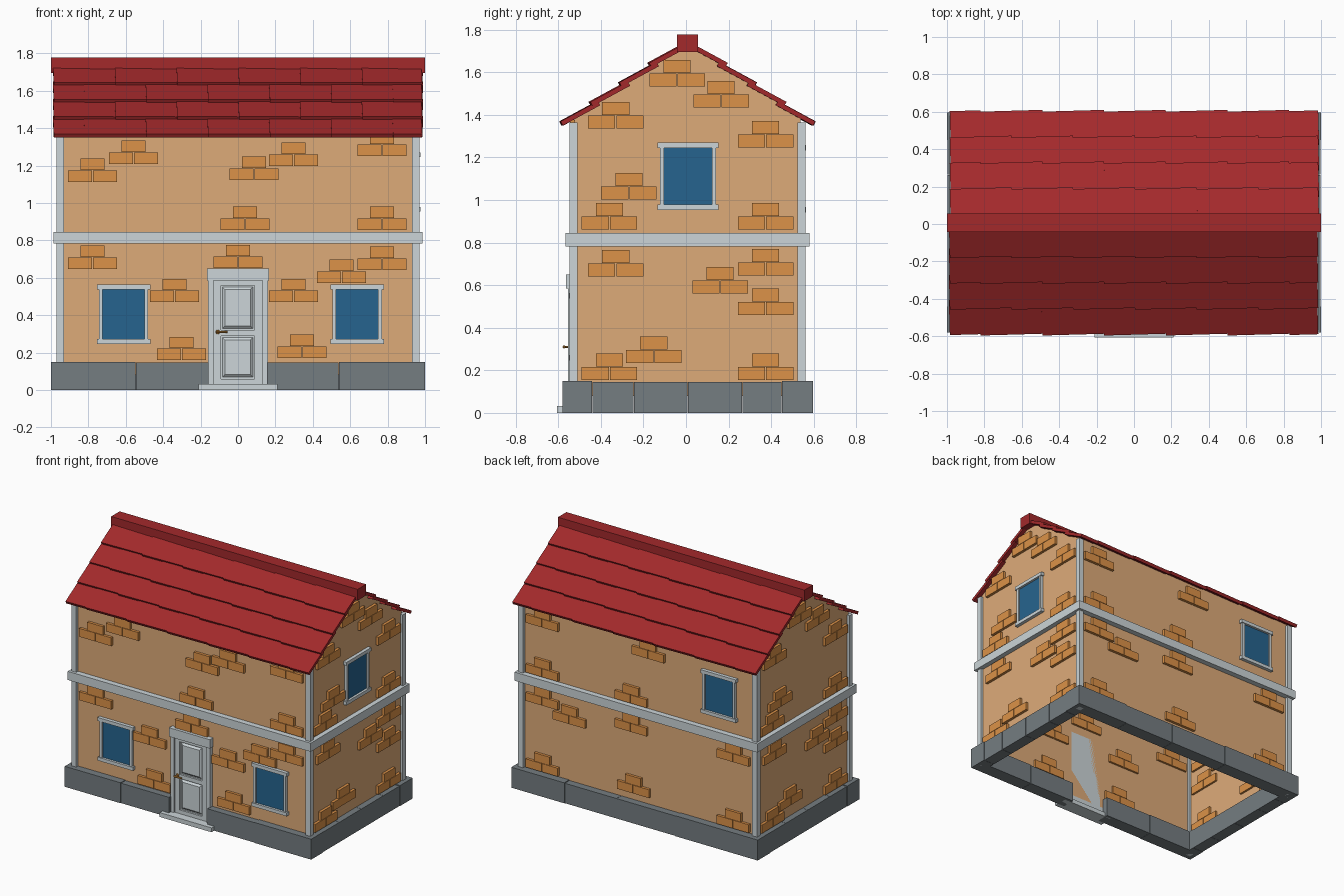
import bpy, bmesh, math
from mathutils import Matrix, Vector

if "Cube" in bpy.data.objects:
    bpy.data.objects.remove(bpy.data.objects["Cube"])

def mat(name, r, g, b):
    lin = lambda c: ((c / 255 + 0.055) / 1.055) ** 2.4
    m = bpy.data.materials.new(name)
    m.diffuse_color = (lin(r), lin(g), lin(b), 1)
    m.use_nodes = True
    m.node_tree.nodes["Principled BSDF"].inputs["Base Color"].default_value = m.diffuse_color
    return m

PLASTER = mat("tan plaster", 222, 171, 121)
BRICK = mat("orange brick", 220, 146, 72)
TRIM = mat("pale grey trim", 204, 213, 216)
STONE = mat("dark grey stone", 117, 125, 129)
GLASS = mat("blue glass", 38, 100, 143)
TILE = mat("red tile", 163, 41, 43)
BRASS = mat("brass", 205, 140, 60)

YC = 0.007                       # middle of the body in y
WALL = {"front": -0.525, "back": 0.539, "right": 0.95, "left": -0.95}
SLOPE = 0.665

def finish(name, bm, material):
    me = bpy.data.meshes.new(name)
    bm.to_mesh(me)
    bm.free()
    me.materials.append(material)
    ob = bpy.data.objects.new(name, me)
    bpy.context.collection.objects.link(ob)
    return ob

def add_box(bm, x0, x1, y0, y1, z0, z1, m=Matrix()):
    t = Matrix.Translation(((x0 + x1) / 2, (y0 + y1) / 2, (z0 + z1) / 2))
    s = Matrix.Diagonal((abs(x1 - x0), abs(y1 - y0), abs(z1 - z0), 1))
    return bmesh.ops.create_cube(bm, size=1, matrix=m @ t @ s)["verts"]

def boxes(name, items, material):
    bm = bmesh.new()
    for b in items:
        add_box(bm, *b)
    return finish(name, bm, material)

def on_wall(wall, u0, u1, z0, z1, d0, d1):
    """Box placed on a wall: u along it, d outwards from it."""
    w = WALL[wall]
    s = 1 if w > 0 else -1
    a, b = sorted((w + s * d0, w + s * d1))
    if wall in ("front", "back"):
        return (u0, u1, a, b, z0, z1)
    return (a, b, u0, u1, z0, z1)

# Wall shell, open below, with a gable at each end
bm = bmesh.new()
f, b = WALL["front"], WALL["back"]
eave = 1.346 + (0.592 - (b - YC)) * SLOPE
apex = 1.346 + 0.592 * SLOPE
profile = [(f, 0.08), (f, eave), (YC, apex), (b, eave), (b, 0.08)]
L = [bm.verts.new((-0.95, y, z)) for y, z in profile]
R = [bm.verts.new((0.95, y, z)) for y, z in profile]
bm.faces.new(L)
bm.faces.new(R)
bm.faces.new((L[0], L[1], R[1], R[0]))
bm.faces.new((L[3], L[4], R[4], R[3]))
bmesh.ops.recalc_face_normals(bm, faces=bm.faces)
finish("walls", bm, PLASTER)

# Brick clusters: two below, one on top (position along wall, bottom height)
right = [(-.042, 1.534), (-.33, 1.336), (.165, 1.435), (.374, 1.247), (-.268, 1.002),
         (-.36, .861), (.374, .861), (-.33, .64), (.374, .645), (.16, .56),
         (.374, .461), (-.151, .235), (-.36, .155), (.374, .155)]
clusters = {
    "front": [(-.778, 1.112), (-.559, 1.209), (.086, 1.123), (.297, 1.198), (.77, 1.251),
              (.037, .856), (.77, .856), (-.778, .647), (0, .652), (.77, .642),
              (.553, .572), (-.34, .47), (.297, .47), (-.302, .16), (.342, .171)],
    "right": right,
    "left": [(2 * YC - u, z) for u, z in right],
    "back": [(.78, 1.22), (-.08, 1.22), (.78, .856), (.06, .856), (.78, .647), (.56, .57),
             (.06, .647), (-.77, .647), (.78, .16), (.04, .2), (-.77, .16)],
}
for wall, spots in clusters.items():
    items = []
    for u, z in spots:
        for du, dz in ((-.0665, 0), (.0665, 0), (0, .0635)):
            items.append(on_wall(wall, u + du - .064, u + du + .064,
                                 z + dz, z + dz + .061, -.015, .02))
    boxes(wall + "_bricks", items, BRICK)

# Corner posts and the band between the floors
boxes("corner_posts", [(x0, x0 + .04, y0, y0 + .037, 0, 1.365)
                       for x0 in (-.97, .93) for y0 in (-.547, .524)], TRIM)
boxes("floor_band", [on_wall("front", -.986, .986, .782, .845, -.01, .041),
                     on_wall("back", -.986, .986, .782, .845, -.01, .041),
                     on_wall("right", -.53, .54, .782, .845, -.01, .036),
                     on_wall("left", -.53, .54, .782, .845, -.01, .036)], TRIM)

# Stone base: blocks around the perimeter, gap for the door
G = .002
base = []
for x0, x1 in ((-1, -.545), (-.545, -.155), (.155, .54), (.54, 1)):
    corner = abs(x0) == 1 or abs(x1) == 1
    i = 0 if corner else .004
    base.append((x0, x1 - G, -.58 + i, -.48, 0, .15 - i))
for n, (x0, x1) in enumerate(((-1, -.33), (-.33, .15), (.15, .57), (.57, 1))):
    i = .004 * (n in (1, 2))
    base.append((x0, x1 - G, .495, .597 - i, 0, .15 - i))
ys = (-.58, -.44, -.245, .01, .265, .45, .597)
for s in (-1, 1):
    for n, (y0, y1) in enumerate(zip(ys, ys[1:])):
        i = 0 if n in (0, 5) else .004
        a, c = sorted((s * .91, s * (1 - i)))
        base.append((a, c, y0, y1 - G, 0, .15 - i))
boxes("stone_base", base, STONE)

# Windows: glass plate with jambs, head and sill
for name, wall, u, z in (("front_left", "front", -.612, .405), ("front_right", "front", .637, .405),
                         ("side", "right", .009, 1.112), ("back", "back", -.655, 1.1)):
    boxes(name + "_glass", [on_wall(wall, u - .12, u + .12, z - .14, z + .14, .001, .008)], GLASS)
    boxes(name + "_window_frame", [
        on_wall(wall, u - .132, u - .112, z - .14, z + .14, 0, .02),
        on_wall(wall, u + .112, u + .132, z - .14, z + .14, 0, .02),
        on_wall(wall, u - .143, u + .143, z + .133, z + .158, 0, .025),
        on_wall(wall, u - .143, u + .143, z - .158, z - .133, 0, .025)], TRIM)

# Door: frame, leaf with rails and two raised panels, step, handle
boxes("door_frame", [on_wall("front", -.16, -.132, .03, .59, 0, .03),
                     on_wall("front", .132, .16, .03, .59, 0, .03),
                     on_wall("front", -.166, .166, .585, .65, 0, .038)], TRIM)
rails = [(-.13, .13, .03, .59, 0, .006), (-.13, -.092, .03, .59, 0, .02),
         (.088, .13, .03, .59, 0, .02), (-.092, .088, .03, .06, 0, .02),
         (-.092, .088, .29, .32, 0, .02), (-.092, .088, .56, .59, 0, .02)]
boxes("door_leaf", [on_wall("front", *r) for r in rails], TRIM)
bm = bmesh.new()
for z0, z1 in ((.066, .284), (.326, .554)):
    verts = add_box(bm, *on_wall("front", -.086, .082, z0, z1, .004, .018))
    for v in verts:
        if v.co.y < WALL["front"] - .01:
            v.co.x *= .82
            v.co.z += .016 if v.co.z < (z0 + z1) / 2 else -.016
finish("door_panels", bm, TRIM)
boxes("door_step", [(-.21, .21, -.607, -.5, 0, .032)], TRIM)

bm = bmesh.new()
for r, depth, m in ((.012, .012, Matrix.Translation((-.108, -.549, .31)) @ Matrix.Rotation(math.pi / 2, 4, 'X')),
                    (.005, .034, Matrix.Translation((-.108, -.56, .31)) @ Matrix.Rotation(math.pi / 2, 4, 'X')),
                    (.007, .062, Matrix.Translation((-.087, -.573, .31)) @ Matrix.Rotation(math.pi / 2, 4, 'Y'))):
    bmesh.ops.create_cone(bm, cap_ends=True, segments=10, radius1=r, radius2=r * .8,
                          depth=depth, matrix=m)
finish("door_handle", bm, BRASS)

# Roof tiles: four overlapping staggered rows on each slope, each tile slightly turned
pitch = math.atan(SLOPE) - .09
c, sn = math.cos(pitch), math.sin(pitch)
for s, name in ((-1, "front_roof_tiles"), (1, "back_roof_tiles")):
    bm = bmesh.new()
    for k in range(4):
        w = .33
        edges = [-.985 + w * i - (w / 2 if k % 2 == 0 else 0) for i in range(8)]
        edges = [max(-.985, min(.985, e)) for e in edges]
        for x0, x1 in zip(edges, edges[1:]):
            if x1 - x0 < .02:
                continue
            axes = Matrix(((-s, 0, 0), (0, -s * c, s * sn), (0, sn, c))).to_4x4()
            pos = Vector(((x0 + x1) / 2, YC + s * (.588 - .138 * k), 1.35 + .138 * k * SLOPE))
            m = (Matrix.Translation(pos) @ axes @ Matrix.Rotation(.025, 4, 'Z')
                 @ Matrix.Rotation(.015, 4, 'Y'))
            h = (x1 - x0) / 2
            add_box(bm, -h, h, 0, .2, 0, .022, m)
    finish(name, bm, TILE)

# Ridge beam
boxes("roof_ridge", [(-1, 1, YC - .049, YC + .049, 1.695, 1.777)], TILE)
